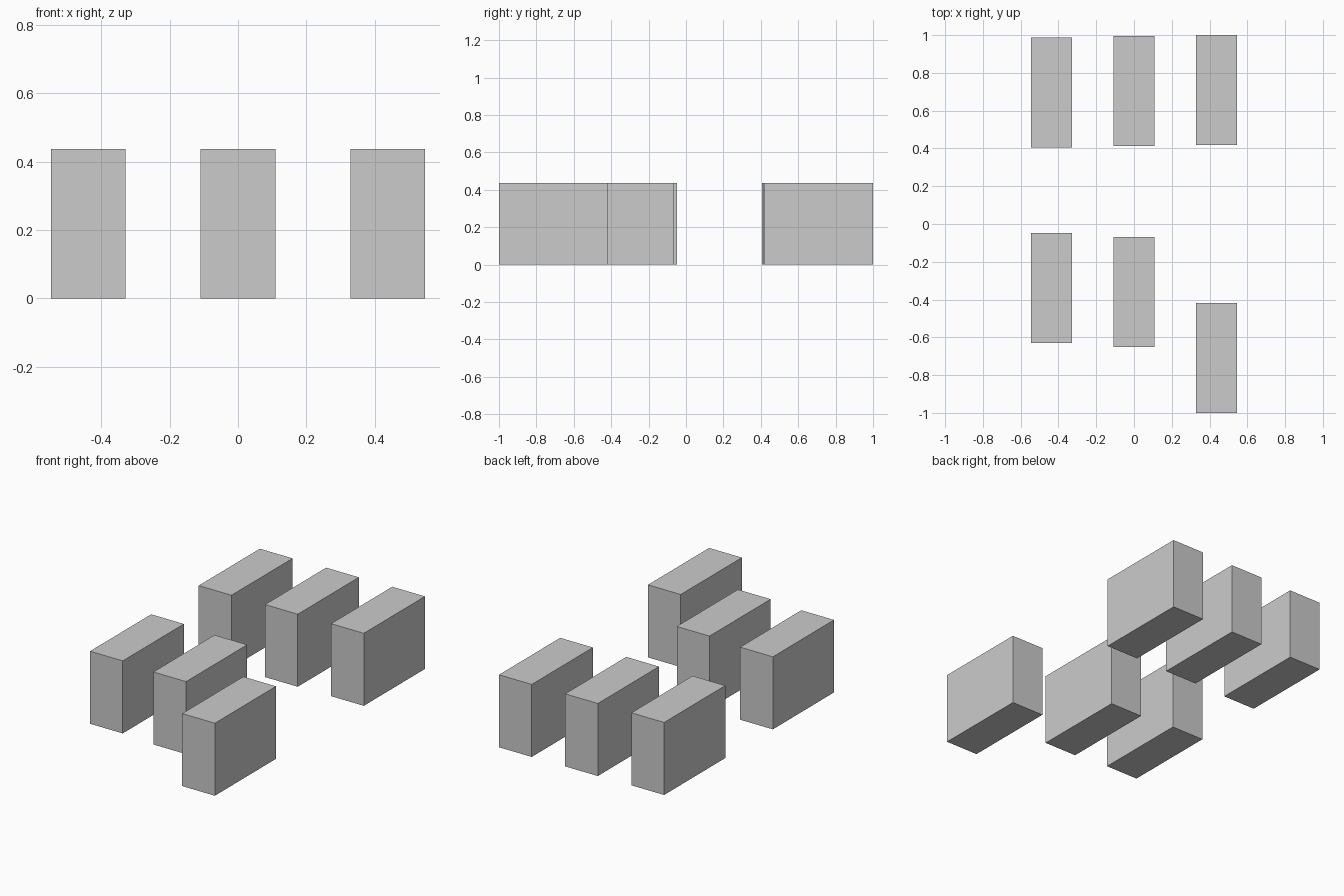
import bpy

if "Cube" in bpy.data.objects:
    bpy.data.objects.remove(bpy.data.objects["Cube"])

WIDTH, LENGTH, HEIGHT = 0.218, 0.582, 0.437
SPACING = 0.437


def block(name, x, y_max):
    """Upright block standing on the floor, with its back face at y_max."""
    bpy.ops.mesh.primitive_cube_add(size=1, location=(x, y_max - LENGTH / 2, HEIGHT / 2))
    obj = bpy.context.object
    obj.name = name
    obj.scale = (WIDTH, LENGTH, HEIGHT)
    bpy.ops.object.transform_apply(location=False, rotation=False, scale=True)


# Two rows of three blocks, each slightly staggered in y
rows = {
    "back_block": (0.988, 0.995, 1.0),
    "front_block": (-0.047, -0.068, -0.418),
}
for row, backs in rows.items():
    for i, (side, y_max) in enumerate(zip(("left", "middle", "right"), backs)):
        block(f"{row}_{side}", (i - 1) * SPACING, y_max)
